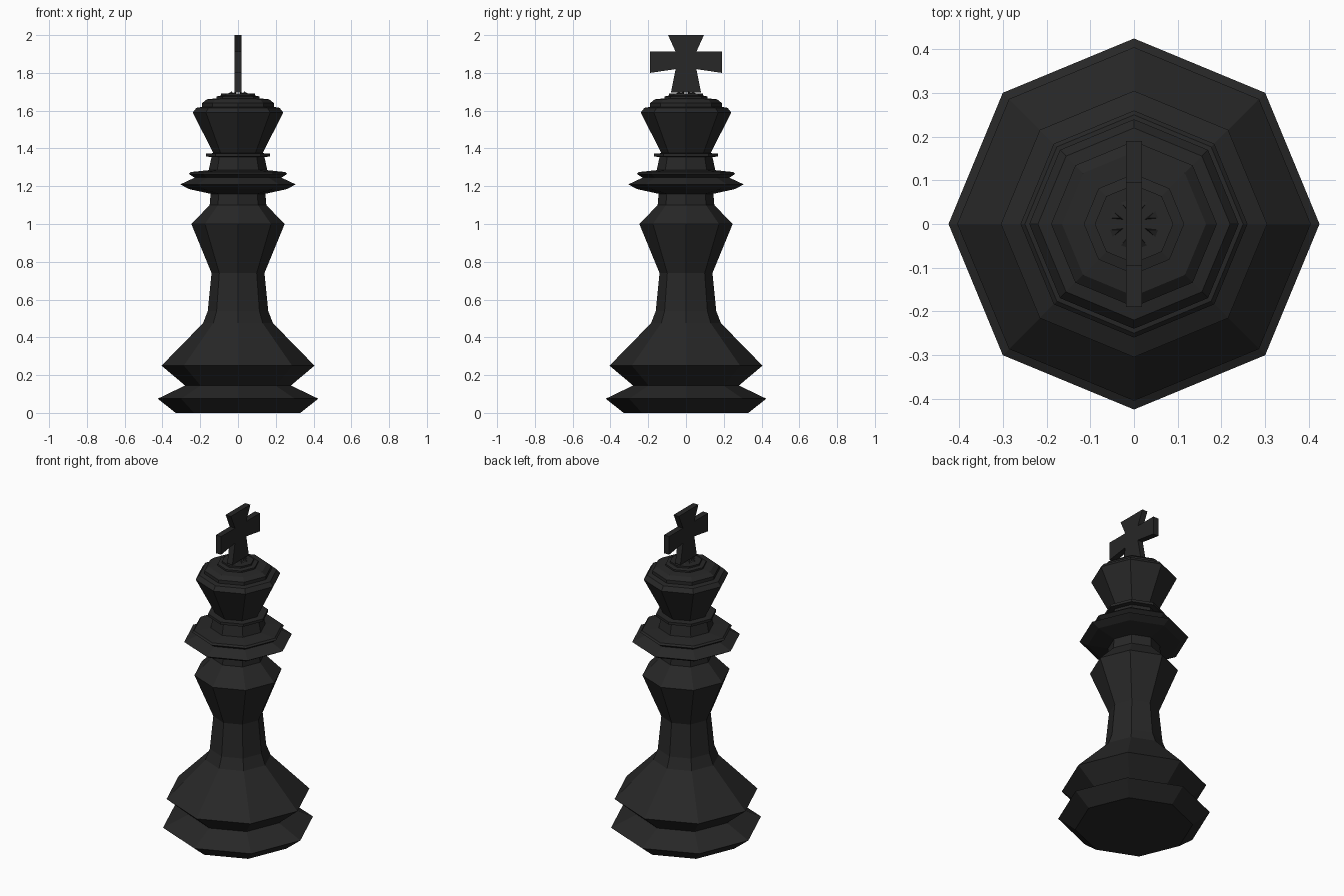
import bpy, bmesh, math

if "Cube" in bpy.data.objects:
    bpy.data.objects.remove(bpy.data.objects["Cube"])

BLACK = bpy.data.materials.new("black")
BLACK.diffuse_color = (0.02, 0.02, 0.02, 1)
BLACK.use_nodes = True
BLACK.node_tree.nodes["Principled BSDF"].inputs["Base Color"].default_value = BLACK.diffuse_color


def finish(name, bm):
    bmesh.ops.recalc_face_normals(bm, faces=bm.faces[:])
    mesh = bpy.data.meshes.new(name)
    bm.to_mesh(mesh)
    bm.free()
    mesh.materials.append(BLACK)
    obj = bpy.data.objects.new(name, mesh)
    bpy.context.collection.objects.link(obj)
    return obj


def lathe(name, profile, sides=8):
    """Flat-faced turned part from (radius, height) pairs, capped at both ends."""
    bm = bmesh.new()
    rings = []
    for r, z in profile:
        rings.append([bm.verts.new((r * math.cos(i * math.tau / sides),
                                    r * math.sin(i * math.tau / sides), z))
                      for i in range(sides)])
    for a, b in zip(rings, rings[1:]):
        for i in range(sides):
            j = (i + 1) % sides
            bm.faces.new((a[i], a[j], b[j], b[i]))
    bm.faces.new(rings[0][::-1])
    bm.faces.new(rings[-1])
    return finish(name, bm)


# Base, stem, collars and crown as one turned octagonal body
lathe("body", [
    (0.33, 0.0), (0.425, 0.075), (0.28, 0.145), (0.405, 0.25),      # base
    (0.185, 0.475), (0.16, 0.54), (0.14, 0.74), (0.247, 1.0),       # stem
    (0.15, 1.10), (0.145, 1.16), (0.26, 1.185), (0.305, 1.21),      # collar
    (0.23, 1.245), (0.26, 1.265), (0.25, 1.275), (0.155, 1.285),
    (0.14, 1.355), (0.17, 1.357), (0.17, 1.373), (0.13, 1.375),     # neck ring
    (0.24, 1.59), (0.22, 1.615), (0.19, 1.62), (0.19, 1.64),        # crown
    (0.165, 1.66), (0.115, 1.665), (0.115, 1.675), (0.09, 1.68),
    (0.09, 1.69), (0.065, 1.69),
])

# Small ring of ridges under the cross
bm = bmesh.new()
for k in range(8):
    a = (k + 0.5) * math.tau / 8
    wedge = [(0.02, 0, 1.68), (0.065, -0.012, 1.685), (0.065, 0.012, 1.685), (0.035, 0, 1.702)]
    vs = [bm.verts.new((x * math.cos(a) - y * math.sin(a),
                        x * math.sin(a) + y * math.cos(a), z)) for x, y, z in wedge]
    for f in ((0, 1, 2), (0, 1, 3), (1, 2, 3), (0, 2, 3)):
        bm.faces.new([vs[i] for i in f])
finish("crown_ridges", bm)

# Flared cross on top, lying in the y-z plane
half = [(0.08, 1.695), (0.055, 1.82), (0.19, 1.80), (0.19, 1.912), (0.055, 1.912), (0.095, 2.0)]
outline = half + [(-y, z) for y, z in reversed(half)]
bm = bmesh.new()
face = bm.faces.new([bm.verts.new((-0.018, y, z)) for y, z in outline])
ext = bmesh.ops.extrude_face_region(bm, geom=[face], use_keep_orig=True)
bmesh.ops.translate(bm, vec=(0.036, 0, 0),
                    verts=[v for v in ext["geom"] if isinstance(v, bmesh.types.BMVert)])
finish("cross", bm)
